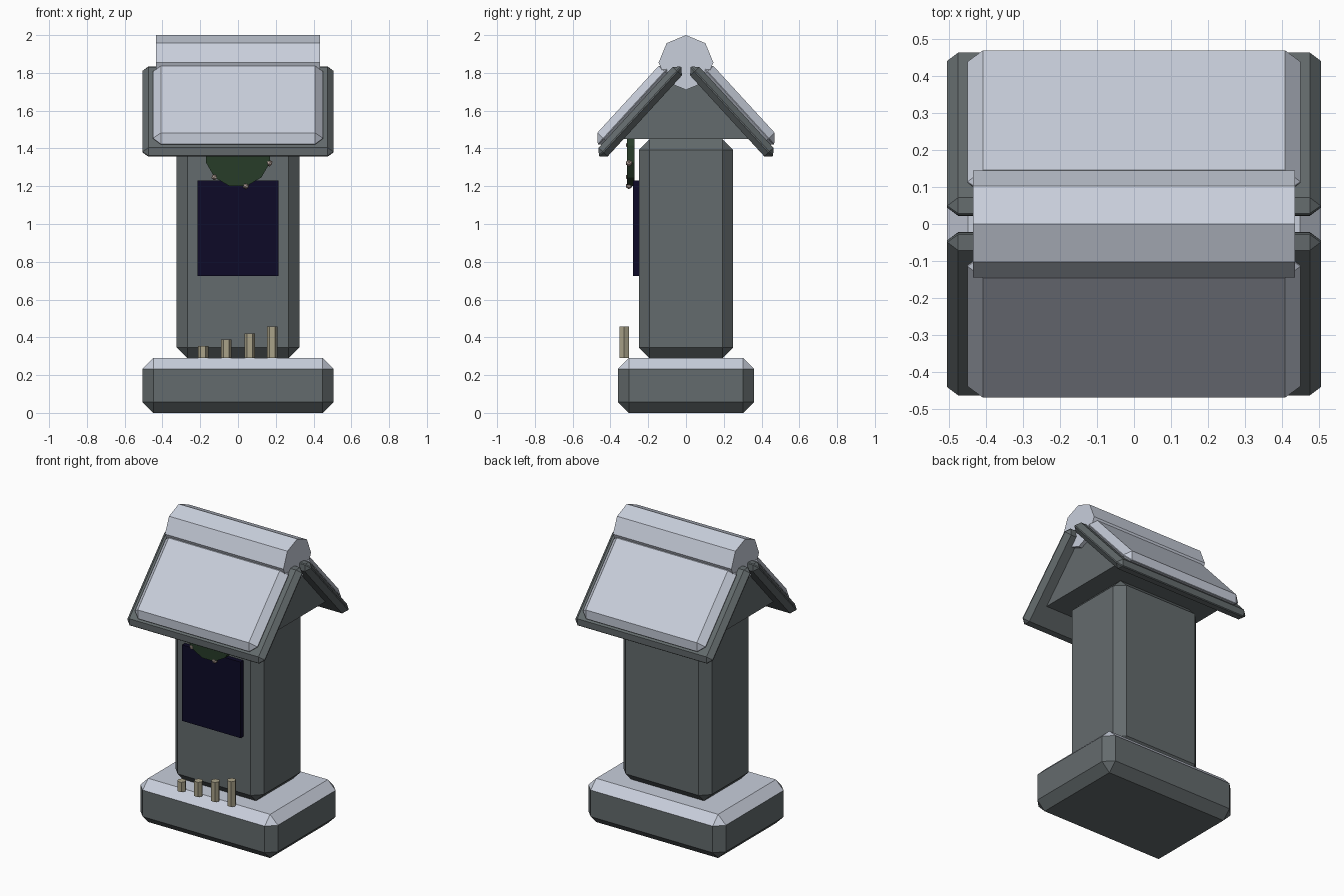
import bpy, bmesh, math
from mathutils import Matrix, Vector

if "Cube" in bpy.data.objects:
    bpy.data.objects.remove(bpy.data.objects["Cube"])


def material(name, rgb):
    m = bpy.data.materials.new(name)
    m.diffuse_color = (*rgb, 1)
    m.use_nodes = True
    m.node_tree.nodes["Principled BSDF"].inputs["Base Color"].default_value = m.diffuse_color
    return m


STONE = material("dark stone", (0.127, 0.147, 0.153))
SNOW = material("pale grey", (0.58, 0.62, 0.71))
NAVY = material("dark navy", (0.004, 0.003, 0.020))
GREEN = material("dark green", (0.020, 0.045, 0.022))
BUD = material("pale pink brown", (0.50, 0.40, 0.35))
WAX = material("beige", (0.40, 0.36, 0.25))


def finish(name, bm, *mats):
    bmesh.ops.recalc_face_normals(bm, faces=bm.faces)
    mesh = bpy.data.meshes.new(name)
    bm.to_mesh(mesh)
    bm.free()
    for m in mats:
        mesh.materials.append(m)
    obj = bpy.data.objects.new(name, mesh)
    bpy.context.collection.objects.link(obj)
    return obj


def box_bm(size, bevel=0):
    bm = bmesh.new()
    bmesh.ops.create_cube(bm, size=1, matrix=Matrix.Diagonal((*size, 1)))
    if bevel:
        bmesh.ops.bevel(bm, geom=bm.edges[:], offset=bevel, segments=1,
                        affect='EDGES', profile=0.5)
    return bm


def box(name, centre, size, mat, bevel=0, tilt=0):
    obj = finish(name, box_bm(size, bevel), mat)
    obj.location = centre
    obj.rotation_euler.x = tilt
    return obj


def cylinder(name, centre, radius, depth, sides, mat, rot, spin=0):
    bm = bmesh.new()
    bmesh.ops.create_cone(bm, cap_ends=True, segments=sides, radius1=radius,
                          radius2=radius, depth=depth,
                          matrix=rot @ Matrix.Rotation(spin, 4, 'Z'))
    obj = finish(name, bm, mat)
    obj.location = centre
    return obj


# Plinth: stone sides, pale upward faces
bm = box_bm((1.01, 0.72, 0.29), 0.057)
bm.normal_update()
for f in bm.faces:
    f.material_index = 1 if f.normal.z > 0.3 else 0
plinth = finish("plinth", bm, STONE, SNOW)
plinth.location.z = 0.145

# Pillar
box("pillar", (0, 0, 0.87), (0.65, 0.50, 1.16), STONE, 0.057)

# Gable block under the roof
bm = bmesh.new()
ends = [[bm.verts.new((x, y, z)) for y, z in ((-0.335, 1.45), (0.335, 1.45), (0, 1.81))]
        for x in (-0.41, 0.41)]
for e in ends:
    bm.faces.new(e)
for i in range(3):
    j = (i + 1) % 3
    bm.faces.new((ends[0][i], ends[0][j], ends[1][j], ends[1][i]))
finish("gable", bm, STONE)

# Roof: a stone slab and a pale slab on each side
pitch = math.radians(47.5)
for side, word in ((-1, "front"), (1, "back")):
    box(word + "_roof_slab", (0, side * 0.2425, 1.595), (1.01, 0.64, 0.067),
        STONE, 0.03, -side * pitch)
    box(word + "_roof_cover", (0, side * 0.275, 1.63), (0.90, 0.564, 0.088),
        SNOW, 0.042, -side * pitch)

# Octagonal ridge cap
along_x = Matrix.Rotation(math.pi / 2, 4, 'Y')
along_y = Matrix.Rotation(math.pi / 2, 4, 'X')
cylinder("ridge_cap", (0, 0, 1.855), 0.145, 0.87, 8, SNOW, along_x)

# Front panel
box("front_panel", (0, -0.262, 0.9775), (0.43, 0.036, 0.505), NAVY)

# Wreath with six buds
cylinder("wreath", (0, -0.292, 1.37), 0.175, 0.04, 12, GREEN, along_y, math.radians(15))
for i in range(6):
    a = math.radians(44 + 60 * i)
    bm = bmesh.new()
    bmesh.ops.create_icosphere(bm, subdivisions=1, radius=0.018)
    bud = finish(f"bud_{i + 1}", bm, BUD)
    bud.location = (0.173 * math.cos(a), -0.302, 1.37 + 0.173 * math.sin(a))

# Row of hexagonal sticks, rising to the right
for i, (x, top) in enumerate(((-0.185, 0.355), (-0.062, 0.388), (0.062, 0.42), (0.182, 0.457))):
    cylinder(f"stick_{i + 1}", (x, -0.327, (top + 0.29) / 2), 0.028, top - 0.29, 6,
             WAX, Matrix.Identity(4), math.pi / 6)
